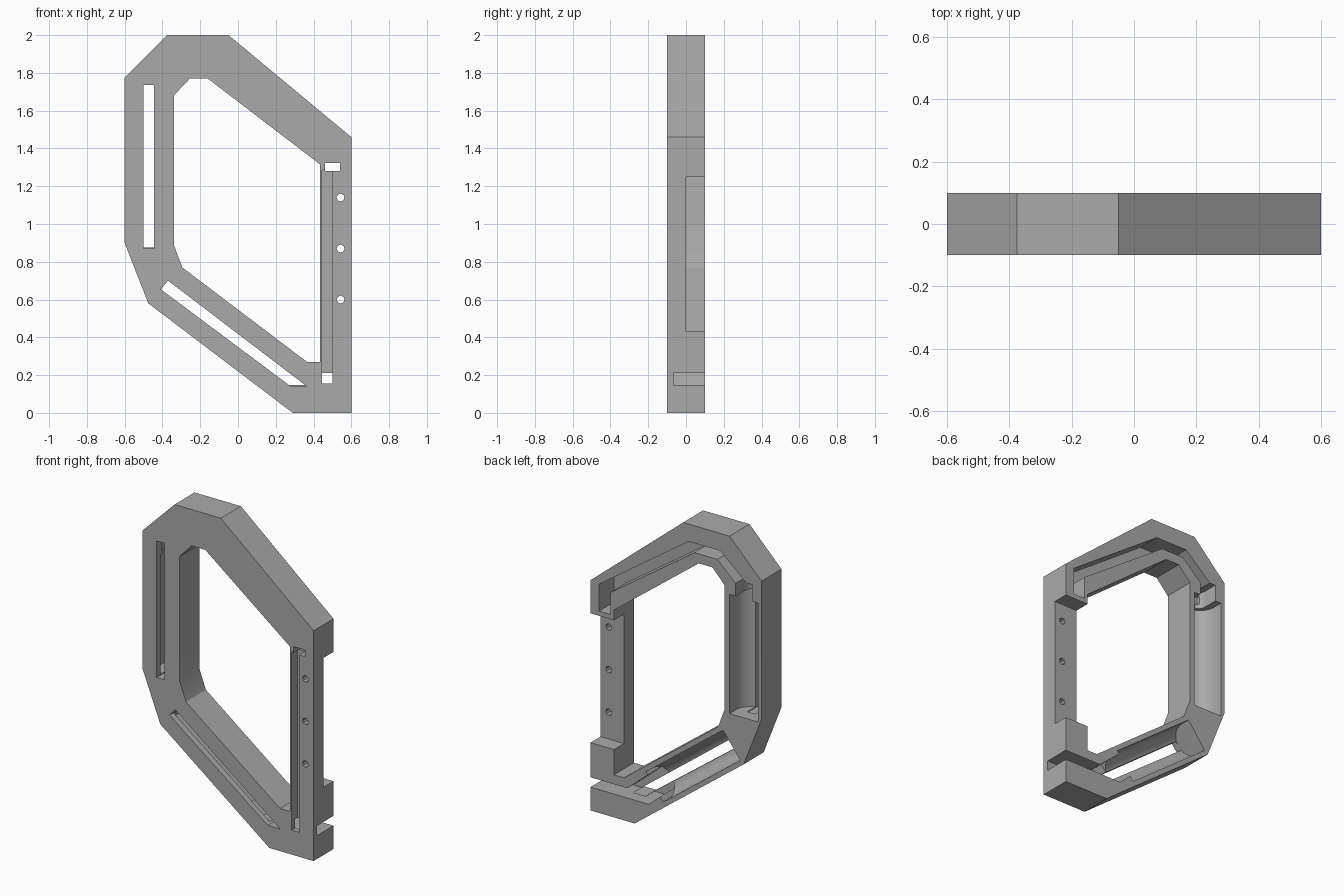
import bpy, bmesh, math
from mathutils import Vector

cube = bpy.data.objects.get("Cube")
if cube:
    bpy.data.objects.remove(cube, do_unlink=True)

grey = bpy.data.materials.new("plain_grey")
grey.use_nodes = True
grey.diffuse_color = (0.4, 0.4, 0.4, 1)
grey.node_tree.nodes["Principled BSDF"].inputs["Base Color"].default_value = (0.4, 0.4, 0.4, 1)

FRONT, BACK, OUT = -0.1, 0.1, 0.15


def extrude(name, section, offset):
    """Solid made by sweeping a flat section along an offset."""
    bm = bmesh.new()
    face = bm.faces.new([bm.verts.new(p) for p in section])
    swept = bmesh.ops.extrude_face_region(bm, geom=[face])["geom"]
    verts = [g for g in swept if isinstance(g, bmesh.types.BMVert)]
    bmesh.ops.translate(bm, verts=verts, vec=offset)
    bmesh.ops.recalc_face_normals(bm, faces=bm.faces[:])
    mesh = bpy.data.meshes.new(name)
    bm.to_mesh(mesh)
    bm.free()
    mesh.materials.append(grey)
    ob = bpy.data.objects.new(name, mesh)
    bpy.context.collection.objects.link(ob)
    return ob


def prism(name, outline, y0, y1):
    return extrude(name, [(x, y0, z) for x, z in outline], (0, y1 - y0, 0))


def box(name, x0, x1, z0, z1, y0, y1):
    return prism(name, [(x0, z0), (x1, z0), (x1, z1), (x0, z1)], y0, y1)


def trough(name, a, b, r=0.1, centre=0.035, steps=20):
    """Round-bottomed channel, open at the back, from a to b."""
    start, end = Vector((a[0], 0, a[1])), Vector((b[0], 0, b[1]))
    along = (end - start).normalized()
    side = Vector((along.z, 0, -along.x))
    profile = [(r, OUT)]
    for i in range(steps + 1):
        t = math.pi * i / steps
        profile.append((r * math.cos(t), centre - r * math.sin(t)))
    profile.append((-r, OUT))
    return extrude(name, [start + side * u + Vector((0, y, 0)) for u, y in profile], end - start)


def cut(body, cutter):
    cutter.hide_render = True
    mod = body.modifiers.new("cut", "BOOLEAN")
    mod.operation = "DIFFERENCE"
    mod.solver = "EXACT"
    mod.object = cutter
    bpy.context.view_layer.objects.active = body
    bpy.ops.object.modifier_apply(modifier=mod.name)
    bpy.data.objects.remove(cutter, do_unlink=True)


# Frame body
frame = prism("frame", [(-0.6, 0.9), (-0.6, 1.775), (-0.375, 2), (-0.05, 2),
                        (0.6, 1.46), (0.6, 0), (0.29, 0), (-0.475, 0.58)], FRONT, BACK)

# Central window
cut(frame, prism("window", [(-0.34, 0.89), (-0.34, 1.68), (-0.255, 1.77), (-0.16, 1.77),
                            (0.435, 1.315), (0.435, 0.27), (0.365, 0.27), (-0.295, 0.77)], -OUT, OUT))

# Rear relief of the straight column
cut(frame, box("column_relief", 0.4, 0.65, 0.43, 1.25, 0, OUT))

# Round troughs in the back for the upright and sloping sides
cut(frame, trough("upright_trough", (-0.475, 0.875), (-0.475, 1.63)))
cut(frame, trough("sloping_trough", (-0.39, 0.678), (0.15, 0.27)))
cut(frame, trough("trough_neck", (-0.475, 1.6), (-0.475, 1.735), r=0.057, centre=0.007))

# Channel over the top, joining the upright trough to the column
cut(frame, prism("top_channel", [(0.54, 1.28), (0.54, 1.45), (-0.09, 1.89), (-0.31, 1.89),
                                 (-0.52, 1.71), (-0.52, 1.66), (-0.43, 1.66), (-0.42, 1.71),
                                 (-0.29, 1.83), (-0.13, 1.83), (0.46, 1.42), (0.46, 1.28)], -0.05, OUT))

# Outlet from the sloping trough to the side
cut(frame, prism("outlet", [(0.19, 0.34), (0.34, 0.21), (0.65, 0.21), (0.65, 0.148),
                            (0.19, 0.148), (0.11, 0.22)], -0.065, OUT))

# Front slits
cut(frame, box("upright_slit", -0.5, -0.445, 0.87, 1.735, -OUT, 0.02))
cut(frame, prism("sloping_slit", [(-0.41, 0.655), (-0.37, 0.7), (0.365, 0.14), (0.28, 0.14)], -OUT, 0.02))

# Column groove and the openings at its ends
cut(frame, box("column_groove", 0.445, 0.5, 0.2, 1.285, -OUT, -0.04))
cut(frame, box("upper_opening", 0.46, 0.54, 1.28, 1.322, -OUT, 0.02))
cut(frame, box("lower_opening", 0.445, 0.5, 0.155, 0.21, -OUT, 0.02))

# Screw holes in the column
for z in (0.6, 0.87, 1.14):
    ring = [(0.543 + 0.021 * math.cos(math.tau * i / 8), z + 0.021 * math.sin(math.tau * i / 8))
            for i in range(8)]
    cut(frame, prism("screw_hole", ring, -OUT, OUT))

# Smooth trough walls, crisp edges elsewhere
bpy.ops.object.select_all(action="DESELECT")
frame.select_set(True)
bpy.context.view_layer.objects.active = frame
bpy.ops.object.shade_smooth_by_angle(angle=math.radians(25))
